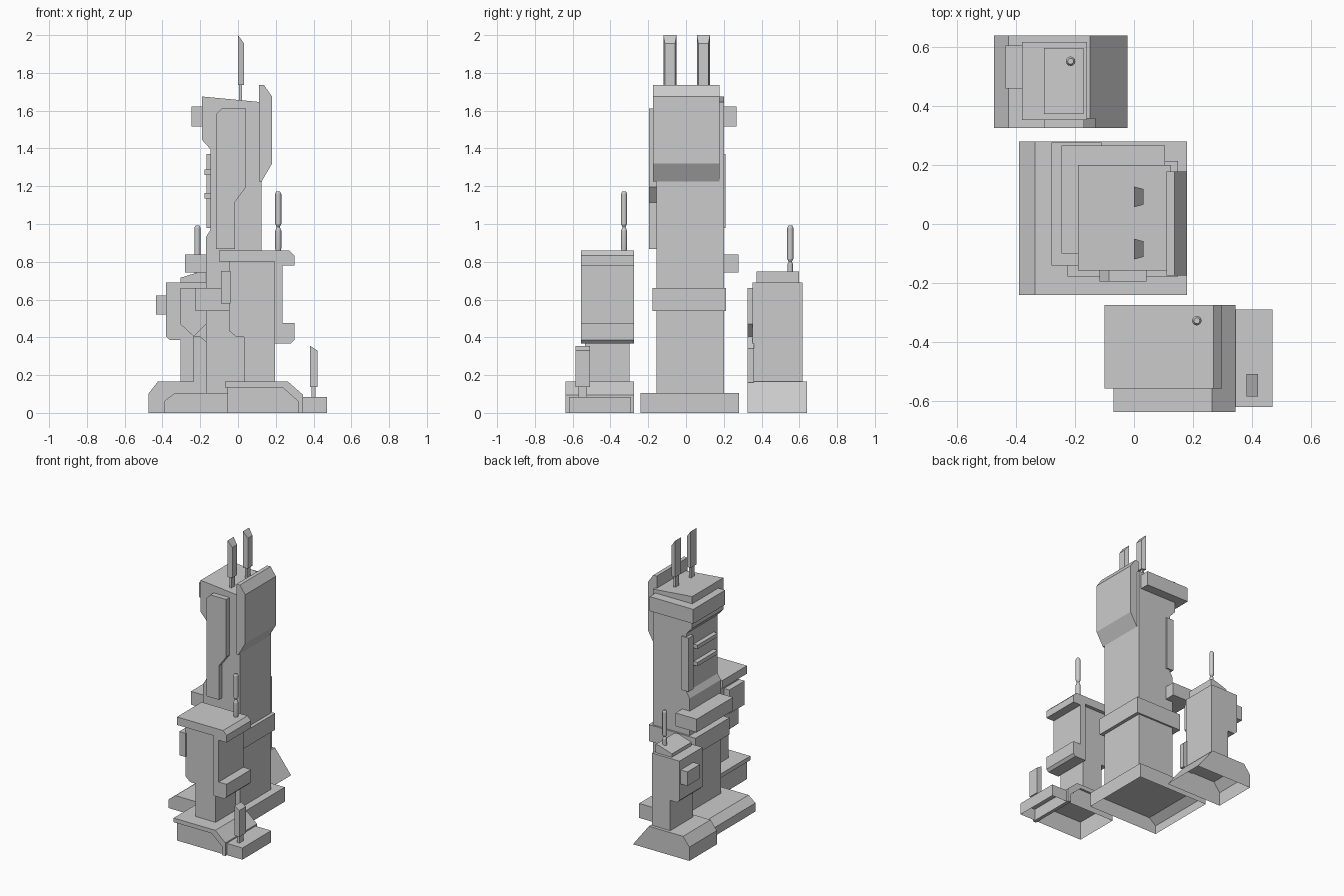
import bpy, bmesh
from mathutils import Matrix

if "Cube" in bpy.data.objects:
    bpy.data.objects.remove(bpy.data.objects["Cube"])


def finish(name, bm):
    bmesh.ops.recalc_face_normals(bm, faces=bm.faces)
    me = bpy.data.meshes.new(name)
    bm.to_mesh(me)
    bm.free()
    ob = bpy.data.objects.new(name, me)
    bpy.context.collection.objects.link(ob)
    return ob


def prism(name, pts, y0, y1, hollow=False):
    """Extrude an x-z profile along y; hollow leaves the underside open."""
    bm = bmesh.new()
    f = bm.faces.new([bm.verts.new((x, y0, z)) for x, z in pts])
    ext = bmesh.ops.extrude_face_region(bm, geom=[f], use_keep_orig=True)
    bmesh.ops.translate(bm, vec=(0, y1 - y0, 0),
                        verts=[g for g in ext['geom'] if isinstance(g, bmesh.types.BMVert)])
    bmesh.ops.recalc_face_normals(bm, faces=bm.faces)
    if hollow:
        low = [f for f in bm.faces if all(v.co.z < 1e-4 for v in f.verts)]
        bmesh.ops.delete(bm, geom=low, context='FACES')
    return finish(name, bm)


def box(name, x0, x1, y0, y1, z0, z1, hollow=False):
    return prism(name, [(x0, z0), (x1, z0), (x1, z1), (x0, z1)], y0, y1, hollow)


def mast(name, x, y, rings):
    """Round mast from (radius, z) rings."""
    bm = bmesh.new()
    for (r0, z0), (r1, z1) in zip(rings, rings[1:]):
        bmesh.ops.create_cone(bm, cap_ends=False, segments=12, radius1=r0, radius2=r1, depth=z1 - z0,
                              matrix=Matrix.Translation((x, y, (z0 + z1) / 2)))
    bmesh.ops.remove_doubles(bm, verts=bm.verts, dist=1e-4)
    bmesh.ops.holes_fill(bm, edges=[e for e in bm.edges if e.is_boundary], sides=0)
    ob = finish(name, bm)
    for p in ob.data.polygons:
        p.use_smooth = abs(p.normal.z) < 0.3
    return ob


def fin(name, x0, x1, yc, w, z0, z1, drop, taper):
    """Flat aerial with a slanted top and a tapered plan."""
    ob = prism(name, [(x0, z0), (x1, z0), (x1, z1 - drop), (x0, z1)], yc - w, yc + w)
    for v in ob.data.vertices:
        if v.co.x > (x0 + x1) / 2:
            v.co.y = yc + (v.co.y - yc) * taper
    return ob


# Main tower: base, shaft and front panel
prism("main_base", [(-.39, 0), (.18, 0), (.18, .105), (-.335, .105), (-.39, .062)], -.24, .28, True)
prism("main_shaft", [(-.17, .1), (.125, .1), (.125, 1.645), (-.19, 1.675), (-.19, 1.445),
                     (-.145, 1.395), (-.145, .97), (-.17, .93)], -.157, .2)
prism("front_panel", [(-.117, .868), (-.017, .868), (-.017, 1.115), (.042, 1.195), (.042, 1.612),
                      (-.085, 1.612), (-.117, 1.58)], -.195, -.15)
prism("side_shield", [(.11, 1.225), (.125, 1.225), (.18, 1.32), (.18, 1.675), (.138, 1.735), (.11, 1.735)],
      -.175, .178)

# Main tower: ledges and back corner details
box("middle_ledge", -.225, .15, -.178, .213, .54, .66)
box("corner_ledge", -.28, -.11, -.14, .277, .742, .838)
box("upper_ledge", -.245, .105, -.1, .267, 1.517, 1.622)
box("corner_strip", -.167, -.11, .155, .21, .98, 1.37)
for z in (1.135, 1.26):
    box("vent_bar", -.177, -.14, -.11, .12, z, z + .028)

# Main tower: twin aerials
for y in (-.085, .092):
    box("aerial_stem", .006, .02, y - .02, y + .02, 1.64, 1.745)
    fin("aerial", 0, .033, y, .035, 1.735, 2.0, .045, .75)

# Front building: base with canopy
prism("front_base", [(-.055, 0), (.32, 0), (.32, .06), (.235, .135), (-.055, .135)], -.622, -.29, True)
prism("front_canopy", [(-.07, .165), (.265, .165), (.345, .095), (.345, 0), (.32, 0), (.32, .06),
                       (.235, .135), (-.07, .135)], -.638, -.275)
box("front_annex", .32, .47, -.62, -.29, 0, .085, True)
box("annex_stem", .39, .41, -.57, -.525, .08, .145)
fin("annex_aerial", .382, .42, -.547, .038, .138, .355, .025, 1)

# Front building: body, roof and side bracket
prism("front_body", [(.032, .16), (.195, .16), (.195, .81), (-.047, .81), (-.047, .435), (-.01, .403),
                     (.032, .403)], -.535, -.3)
prism("front_roof_bracket", [(-.1, .86), (.27, .86), (.298, .832), (.298, .78), (.235, .78), (.235, .477),
                             (.298, .477), (.298, .385), (.28, .367), (.193, .367), (.193, .802), (-.1, .802)],
      -.557, -.275)
box("front_side_box", -.09, -.04, -.545, -.37, .58, .752)
mast("front_mast", .213, -.328, [(.013, .855), (.016, .87), (.016, .965), (.008, .985), (.016, 1.0),
                                 (.016, 1.16), (.01, 1.172)])

# Rear building
prism("rear_base", [(-.475, 0), (-.022, 0), (-.15, .165), (-.425, .165), (-.475, .1)], .325, .64, True)
prism("rear_body", [(-.305, .16), (-.16, .16), (-.16, .69), (-.38, .69), (-.38, .405), (-.36, .385),
                    (-.305, .385)], .353, .617)
prism("rear_roof", [(-.305, .685), (-.172, .685), (-.172, .748), (-.2, .748), (-.305, .715)], .373, .597)
box("rear_side_box", -.435, -.375, .46, .605, .52, .622)
prism("rear_upper_panel", [(-.305, .66), (-.305, .47), (-.235, .405), (-.17, .47), (-.17, .66)], .325, .36)
prism("rear_lower_panel", [(-.235, .16), (-.13, .16), (-.13, .34), (-.2, .405), (-.235, .405)], .325, .36)
mast("rear_mast", -.215, .552, [(.014, .74), (.014, .79), (.008, .8), (.016, .815), (.016, .98), (.01, .992)])
